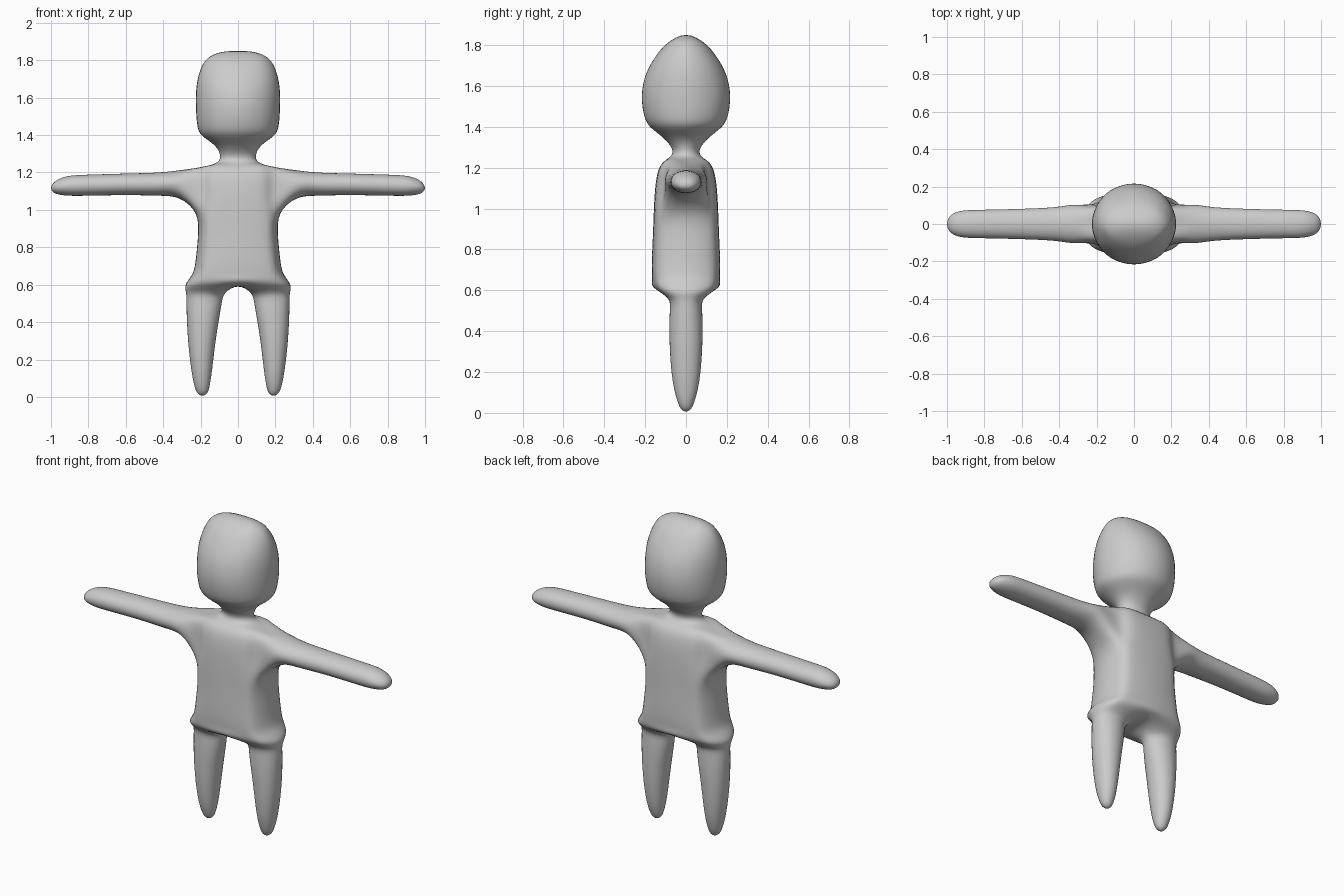
import bpy, bmesh, math

if "Cube" in bpy.data.objects:
    bpy.data.objects.remove(bpy.data.objects["Cube"])

bm = bmesh.new()


def sup(deg, n):
    """Unit superellipse point at an angle."""
    c, s = math.cos(math.radians(deg)), math.sin(math.radians(deg))
    return (math.copysign(abs(c) ** (2 / n), c), math.copysign(abs(s) ** (2 / n), s))


def bridge(a, b, skip=()):
    for i in range(len(a)):
        if i not in skip:
            j = (i + 1) % len(a)
            bm.faces.new((a[i], a[j], b[j], b[i]))


def cap8(r, co):
    c = bm.verts.new(co)
    for i in (0, 2, 4, 6):
        bm.faces.new((r[i - 1], r[i], r[i + 1], c))


# Torso, neck and head rings: height, half width, half depth, roundness, side lift
BODY = [
    (0.605, 0.28, 0.145, 3.0, -0.005), (0.65, 0.248, 0.165, 3.0, 0),
    (0.72, 0.228, 0.168, 3.0, 0), (0.85, 0.215, 0.163, 3.0, 0),
    (0.98, 0.226, 0.158, 3.0, 0), (1.10, 0.222, 0.15, 3.0, 0),
    (1.205, 0.22, 0.128, 2.6, 0.018), (1.25, 0.12, 0.082, 2.2, 0),
    (1.29, 0.096, 0.068, 2.0, 0), (1.345, 0.125, 0.11, 2.0, 0),
    (1.395, 0.19, 0.17, 2.0, 0), (1.45, 0.217, 0.203, 2.0, 0),
    (1.55, 0.225, 0.216, 2.0, 0), (1.66, 0.222, 0.195, 2.0, 0),
    (1.75, 0.2, 0.145, 2.1, 0), (1.81, 0.162, 0.09, 2.3, 0),
]
ANG = [0, 35, 63, 90, 117, 145, 180, 215, 243, 270, 297, 325]
ARM = 5  # index of the ring level with the arms
rings = []
for k, (z, rx, ry, n, lift) in enumerate(BODY):
    ring = []
    for i, a in enumerate(ANG):
        x, y = sup(a, n)
        if k == ARM and i in (0, 6):
            ring.append(None)
        else:
            ring.append(bm.verts.new((x * rx, y * ry, z + lift * abs(x))))
    rings.append(ring)
for k in range(len(rings) - 1):
    bridge(rings[k], rings[k + 1], (11, 0, 5, 6) if k in (ARM - 1, ARM) else ())

# Crown of the head
t = rings[-1]
cr, cm, cl = [bm.verts.new((x, 0, z)) for x, z in ((0.085, 1.845), (0, 1.85), (-0.085, 1.845))]
for f in ((t[0], t[1], t[2], cr), (cr, t[2], t[3], cm), (cm, t[3], t[4], cl), (cl, t[4], t[5], t[6]),
          (t[6], t[7], t[8], cl), (cl, t[8], t[9], cm), (cm, t[9], t[10], cr), (cr, t[10], t[11], t[0])):
    bm.faces.new(f)

crotch = bm.verts.new((0, 0, 0.59))
OCT = [-135 + 45 * i for i in range(8)]
# Arm sections: x, half depth, bottom, top
ARMS = [(0.31, 0.104, 1.058, 1.213), (0.42, 0.09, 1.076, 1.2), (0.6, 0.081, 1.079, 1.194),
        (0.8, 0.076, 1.076, 1.188), (0.92, 0.07, 1.077, 1.178), (0.98, 0.045, 1.09, 1.15)]
# Leg sections: height, inner x, outer x, half depth
LEGS = [(0.555, 0.068, 0.277, 0.086), (0.48, 0.091, 0.275, 0.08), (0.32, 0.117, 0.268, 0.079),
        (0.15, 0.138, 0.25, 0.064), (0.05, 0.154, 0.23, 0.039), (0.018, 0.168, 0.213, 0.022)]
lo, mid, hi, hem = rings[ARM - 1], rings[ARM], rings[ARM + 1], rings[0]
for s in (1, -1):
    def side(r, i):  # mirrored ring index
        return r[i if s == 1 else (6 - i) % 12]

    # Arm
    prev = [side(lo, 11), side(lo, 0), side(lo, 1), side(mid, 1),
            side(hi, 1), side(hi, 0), side(hi, 11), side(mid, 11)]
    for x, ry, z0, z1 in ARMS:
        cur = [bm.verts.new((s * x, ry * u, (z0 + z1) / 2 + (z1 - z0) / 2 * v))
               for u, v in (sup(a, 2.1) for a in OCT)]
        bridge(prev, cur)
        prev = cur
    cap8(prev, (s * 1.0, 0, 1.117))

    # Leg
    prev = [side(hem, 9), side(hem, 10), side(hem, 11), side(hem, 0),
            side(hem, 1), side(hem, 2), side(hem, 3), crotch]
    for z, x0, x1, ry in LEGS:
        cur = [bm.verts.new((s * ((x0 + x1) / 2 + (x1 - x0) / 2 * u), ry * v, z))
               for u, v in (sup(a, 2.1) for a in OCT)]
        bridge(prev, cur)
        prev = cur
    cap8(prev, (s * 0.19, 0, 0.005))

bmesh.ops.recalc_face_normals(bm, faces=bm.faces[:])
for f in bm.faces:
    f.smooth = True
me = bpy.data.meshes.new("body")
bm.to_mesh(me)
bm.free()
body = bpy.data.objects.new("body", me)
bpy.context.collection.objects.link(body)
sub = body.modifiers.new("smooth", 'SUBSURF')
sub.levels = sub.render_levels = 2

# Push the cage outward until the smoothed skin passes through the sections
goal = [v.co.copy() for v in me.vertices]
for _ in range(5):
    bpy.context.view_layer.update()
    ev = body.evaluated_get(bpy.context.evaluated_depsgraph_get())
    skin = [ev.data.vertices[i].co.copy() for i in range(len(goal))]
    for v, g, p in zip(me.vertices, goal, skin):
        v.co += g - p
    me.update()
    body.update_tag()

mat = bpy.data.materials.new("plain grey")
mat.diffuse_color = (0.6, 0.6, 0.6, 1)
mat.use_nodes = True
mat.node_tree.nodes["Principled BSDF"].inputs["Base Color"].default_value = mat.diffuse_color
me.materials.append(mat)
